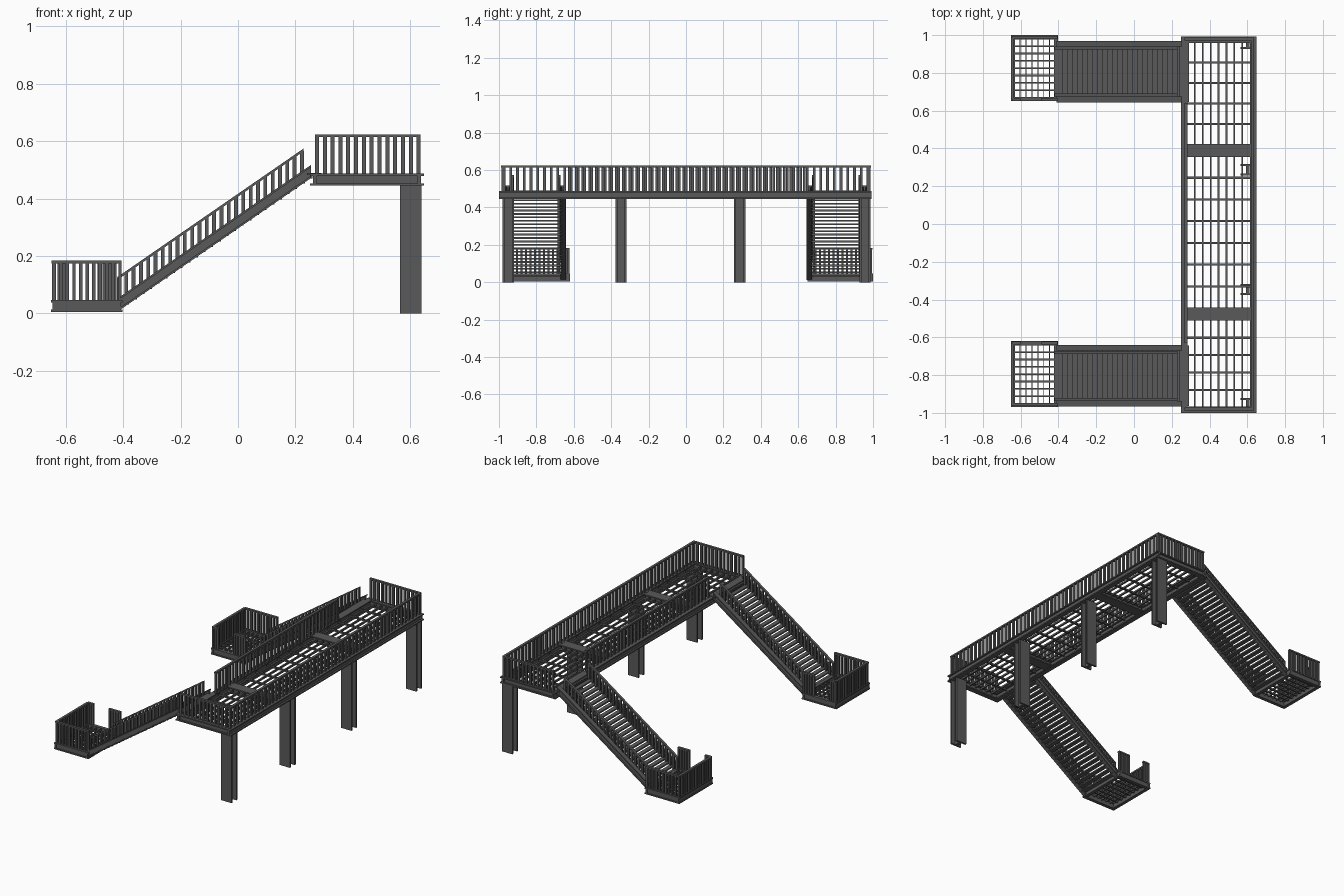
import bpy, bmesh
from mathutils import Vector as V

if "Cube" in bpy.data.objects:
    bpy.data.objects.remove(bpy.data.objects["Cube"])

X, Y, Z = V((1, 0, 0)), V((0, 1, 0)), V((0, 0, 1))

# Dark painted steel
steel = bpy.data.materials.new("dark_steel")
steel.diffuse_color = (0.1, 0.1, 0.1, 1)
steel.use_nodes = True
steel.node_tree.nodes["Principled BSDF"].inputs["Base Color"].default_value = steel.diffuse_color


def sweep(bm, prof, p0, p1, side, up):
    """Extrude a 2D profile (side, up) straight from p0 to p1."""
    rings = [[bm.verts.new(V(p) + side * s + up * u) for s, u in prof] for p in (p0, p1)]
    n = len(prof)
    for i in range(n):
        j = (i + 1) % n
        bm.faces.new((rings[0][i], rings[0][j], rings[1][j], rings[1][i]))
    bm.faces.new(rings[0][::-1])
    bm.faces.new(rings[1])


def rect(w, h):
    return [(-w / 2, -h / 2), (w / 2, -h / 2), (w / 2, h / 2), (-w / 2, h / 2)]


def i_prof(w, h, tw, tf):
    a, b, c, d = w / 2, h / 2, tw / 2, h / 2 - tf
    return [(-a, -b), (a, -b), (a, -d), (c, -d), (c, d), (a, d),
            (a, b), (-a, b), (-a, d), (-c, d), (-c, -d), (-a, -d)]


def finish(bm, name):
    bmesh.ops.recalc_face_normals(bm, faces=bm.faces)
    me = bpy.data.meshes.new(name)
    bm.to_mesh(me)
    bm.free()
    me.materials.append(steel)
    ob = bpy.data.objects.new(name, me)
    bpy.context.collection.objects.link(ob)
    return ob


def side_of(a, b):
    d = b - a
    return V((-d.y, d.x, 0)).normalized()


def railing(name, a, b, height, step, t=0.014):
    """Vertical balusters under a top rail; works on level and sloped runs."""
    bm = bmesh.new()
    a, b = V(a), V(b)
    s = side_of(a, b)
    f = V((-s.y, s.x, 0))
    sweep(bm, rect(0.016, 0.01), a + Z * (height - 0.005), b + Z * (height - 0.005), s, Z)
    inset = (b - a).normalized() * t / 2
    a, b = a + inset, b - inset
    n = max(1, round((b - a).length / step))
    for i in range(n + 1):
        p = a.lerp(b, i / n)
        sweep(bm, rect(0.012, t), p, p + Z * (height - 0.005), s, f)
    return finish(bm, name)


def frame(name, x0, x1, y0, y1, z0, z1, w):
    """Rectangular frame of I-section beams."""
    bm = bmesh.new()
    h, z, k = z1 - z0, (z0 + z1) / 2, w / 2
    prof = i_prof(w, h, 0.012, 0.008)
    for x in (x0 + k, x1 - k):
        sweep(bm, prof, (x, y0, z), (x, y1, z), X, Z)
    for y in (y0 + k, y1 - k):
        sweep(bm, prof, (x0 + k, y, z), (x1 - k, y, z), Y, Z)
    return finish(bm, name)


def grating(name, x0, x1, y0, y1, z, nx, ny, tx, ty, h):
    """Open grid: nx bars along y and ny bars along x."""
    bm = bmesh.new()
    for i in range(1, nx + 1):
        x = x0 + (x1 - x0) * i / (nx + 1)
        sweep(bm, rect(tx, h), (x, y0, z), (x, y1, z), X, Z)
    for i in range(1, ny + 1):
        y = y0 + (y1 - y0) * i / (ny + 1)
        sweep(bm, rect(ty, h * 0.9), (x0, y, z), (x1, y, z), Y, Z)
    return finish(bm, name)


# Bridge deck: frame, gratings, splice beams
frame("deck_frame", 0.25, 0.648, -1.0, 0.993, 0.445, 0.487, 0.034)
splices = (-0.477, 0.39)
for i, (y0, y1) in enumerate(((-0.97, -0.51), (-0.445, 0.36), (0.42, 0.965))):
    grating(f"deck_grating_{i}", 0.28, 0.615, y0, y1, 0.469, 7, (4, 6, 4)[i], 0.009, 0.011, 0.012)
for i, y in enumerate(splices):
    bm = bmesh.new()
    sweep(bm, i_prof(0.068, 0.04, 0.03, 0.008), (0.28, y, 0.466), (0.615, y, 0.466), Y, Z)
    finish(bm, f"deck_splice_beam_{i}")

# Deck railings
zd, hd = 0.486, 0.138
railing("deck_outer_railing", (0.628, -0.98, zd), (0.628, 0.98, zd), hd, 0.036)
railing("deck_inner_railing", (0.276, -0.63, zd), (0.276, 0.64, zd), hd, 0.036)
for nm, y in (("front", -0.98), ("back", 0.98)):
    railing(f"deck_{nm}_end_railing", (0.268, y, zd), (0.636, y, zd), hd, 0.027)

# Support columns (H section, flanges facing the ends)
for i, y in enumerate((-0.95, -0.347, 0.287, 0.957)):
    bm = bmesh.new()
    sweep(bm, i_prof(0.075, 0.06, 0.02, 0.011), (0.602, y, 0), (0.602, y, 0.447), X, Y)
    finish(bm, f"support_column_{i}")

# Stair flights, one per end
SL = 0.69
for nm, cy in (("front", -0.804), ("back", 0.807)):
    bm = bmesh.new()
    for s in (-1, 1):
        y = cy + s * 0.148
        sweep(bm, i_prof(0.03, 0.046, 0.012, 0.008),
              (-0.41, y, 0.036), (0.255, y, 0.036 + 0.665 * SL), Y, Z)
    finish(bm, f"{nm}_stair_stringers")
    bm = bmesh.new()
    n = 25
    for i in range(n):
        x = -0.393 + i * 0.0266
        z = 0.023 + (x + 0.41) * SL
        sweep(bm, rect(0.028, 0.009), (x, cy - 0.145, z), (x, cy + 0.145, z), X, Z)
    sweep(bm, rect(0.05, 0.008), (0.265, cy - 0.16, 0.486), (0.265, cy + 0.16, 0.486), X, Z)
    finish(bm, f"{nm}_stair_treads")
    for k, s in (("a", -1), ("b", 1)):
        y = cy + s * 0.124
        railing(f"{nm}_stair_railing_{k}", (-0.42, y, 0.025), (0.228, y, 0.025 + 0.648 * SL),
                0.102, 0.031, 0.013)

# Lower landings: opening faces the middle
for nm, y0, y1, inner, outer in (("front", -0.97, -0.62, -0.63, -0.955),
                                 ("back", 0.65, 1.0, 0.66, 0.988)):
    frame(f"{nm}_landing_frame", -0.652, -0.402, y0, y1, 0.005, 0.046, 0.022)
    grating(f"{nm}_landing_grating", -0.635, -0.415, y0 + 0.02, y1 - 0.02, 0.034,
            6, 7, 0.005, 0.009, 0.012)
    zl, hl, t = 0.044, 0.14, 0.012
    railing(f"{nm}_landing_outer_railing", (-0.646, outer, zl), (-0.405, outer, zl), hl, 0.022, t)
    railing(f"{nm}_landing_end_railing", (-0.642, y0 + 0.012, zl), (-0.642, y1 - 0.012, zl), hl, 0.024, t)
    railing(f"{nm}_landing_inner_railing_a", (-0.646, inner, zl), (-0.6, inner, zl), hl, 0.02, t)
    railing(f"{nm}_landing_inner_railing_b", (-0.49, inner, zl), (-0.405, inner, zl), hl, 0.02, t)
